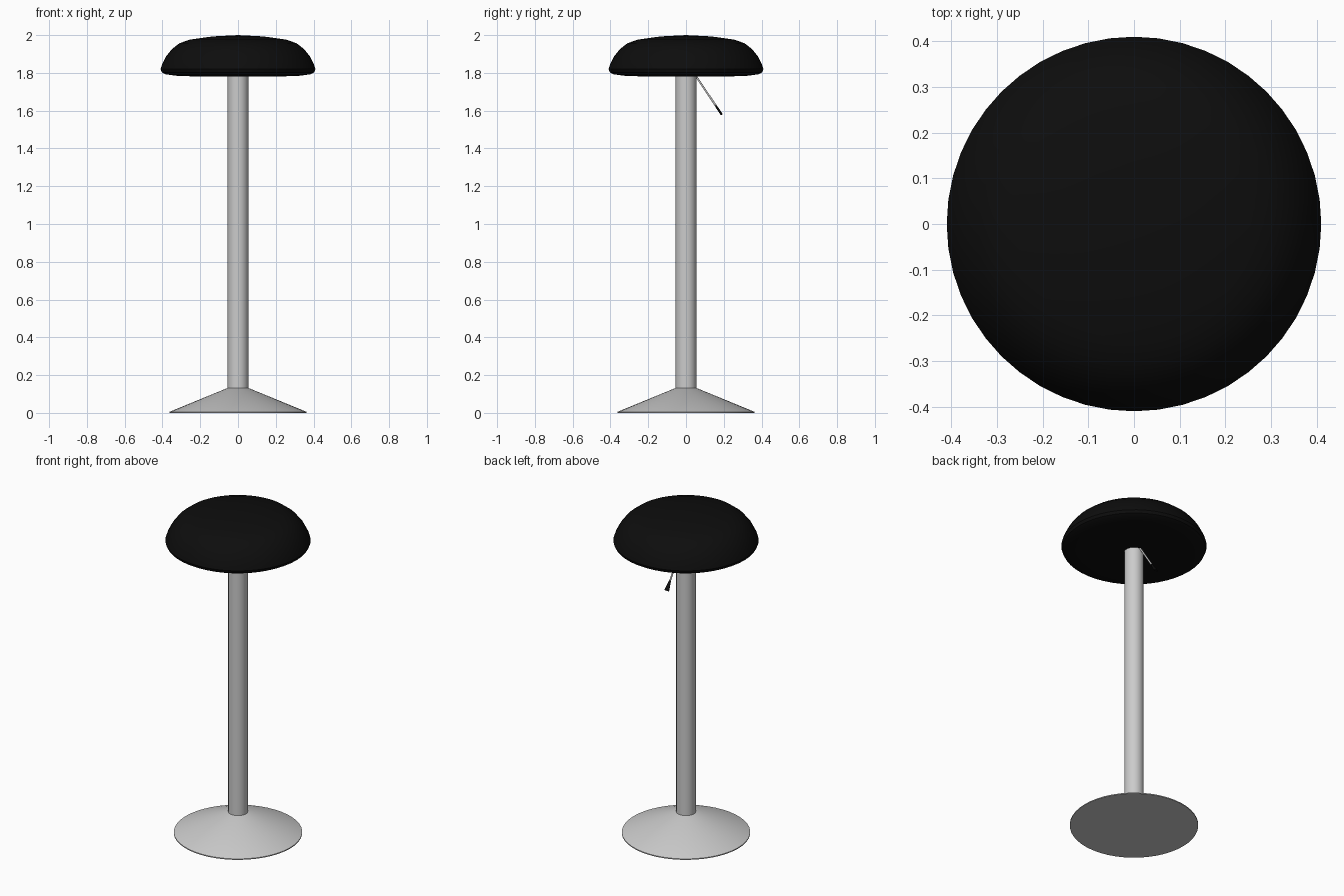
import bpy, bmesh
from math import pi, cos, sin, radians
from mathutils import Vector

if "Cube" in bpy.data.objects:
    bpy.data.objects.remove(bpy.data.objects["Cube"])


def mesh_object(name, bm, mat=None, angle=35):
    bmesh.ops.recalc_face_normals(bm, faces=bm.faces)
    me = bpy.data.meshes.new(name)
    bm.to_mesh(me)
    bm.free()
    ob = bpy.data.objects.new(name, me)
    bpy.context.collection.objects.link(ob)
    if mat:
        me.materials.append(mat)
    bpy.ops.object.select_all(action='DESELECT')
    ob.select_set(True)
    bpy.context.view_layer.objects.active = ob
    bpy.ops.object.shade_smooth_by_angle(angle=radians(angle))
    return ob


def lathe(name, profile, segments, mat=None):
    """Spin an (r, z) profile around the z axis."""
    bm = bmesh.new()
    verts = [bm.verts.new((r, 0, z)) for r, z in profile]
    edges = [bm.edges.new(pair) for pair in zip(verts, verts[1:])]
    bmesh.ops.spin(bm, geom=verts + edges, cent=(0, 0, 0), axis=(0, 0, 1),
                   angle=2 * pi, steps=segments, use_duplicate=False)
    bmesh.ops.remove_doubles(bm, verts=bm.verts, dist=1e-4)
    return mesh_object(name, bm, mat)


def loft(name, sections, segments, mat=None):
    """Skin elliptical sections (centre, x radius, thickness radius) along the lever."""
    direction = (sections[-1][0] - sections[0][0]).normalized()
    side = Vector((1, 0, 0))
    normal = direction.cross(side)
    bm = bmesh.new()
    rings = []
    for c, a, b in sections:
        rings.append([bm.verts.new(c + side * a * cos(2 * pi * i / segments)
                                   + normal * b * sin(2 * pi * i / segments))
                      for i in range(segments)])
    for lo, hi in zip(rings, rings[1:]):
        for i in range(segments):
            j = (i + 1) % segments
            bm.faces.new((lo[i], lo[j], hi[j], hi[i]))
    bm.faces.new(rings[0])
    bm.faces.new(rings[-1])
    return mesh_object(name, bm, mat)


black = bpy.data.materials.new("black_upholstery")
black.diffuse_color = (0.004, 0.004, 0.004, 1)
black.use_nodes = True
black.node_tree.nodes["Principled BSDF"].inputs["Base Color"].default_value = black.diffuse_color

# Padded domed seat
lathe("seat", [(0, 1.78), (0.2, 1.78), (0.33, 1.785), (0.385, 1.793), (0.403, 1.803),
               (0.41, 1.82), (0.402, 1.845), (0.38, 1.888), (0.35, 1.926),
               (0.31, 1.957), (0.255, 1.976), (0.135, 1.993), (0, 2.0)], 48, black)

# Conical foot and column
lathe("base", [(0, 0), (0.362, 0), (0.362, 0.006), (0.055, 0.132), (0, 0.132)], 48)
lathe("column", [(0, 0.12), (0.055, 0.12), (0.055, 1.782), (0, 1.782)], 32)

# Height lever: thin rod with a flared flat grip
top, tip = Vector((0, 0.048, 1.79)), Vector((0, 0.19, 1.578))
rod_end = top.lerp(tip, 0.8)
loft("lever_rod", [(top, 0.005, 0.005), (rod_end, 0.005, 0.005)], 12)
loft("lever_grip", [(top.lerp(tip, 0.76), 0.006, 0.005),
                    (top.lerp(tip, 0.88), 0.011, 0.006),
                    (top.lerp(tip, 0.98), 0.016, 0.006),
                    (tip, 0.014, 0.004)], 16, black)
